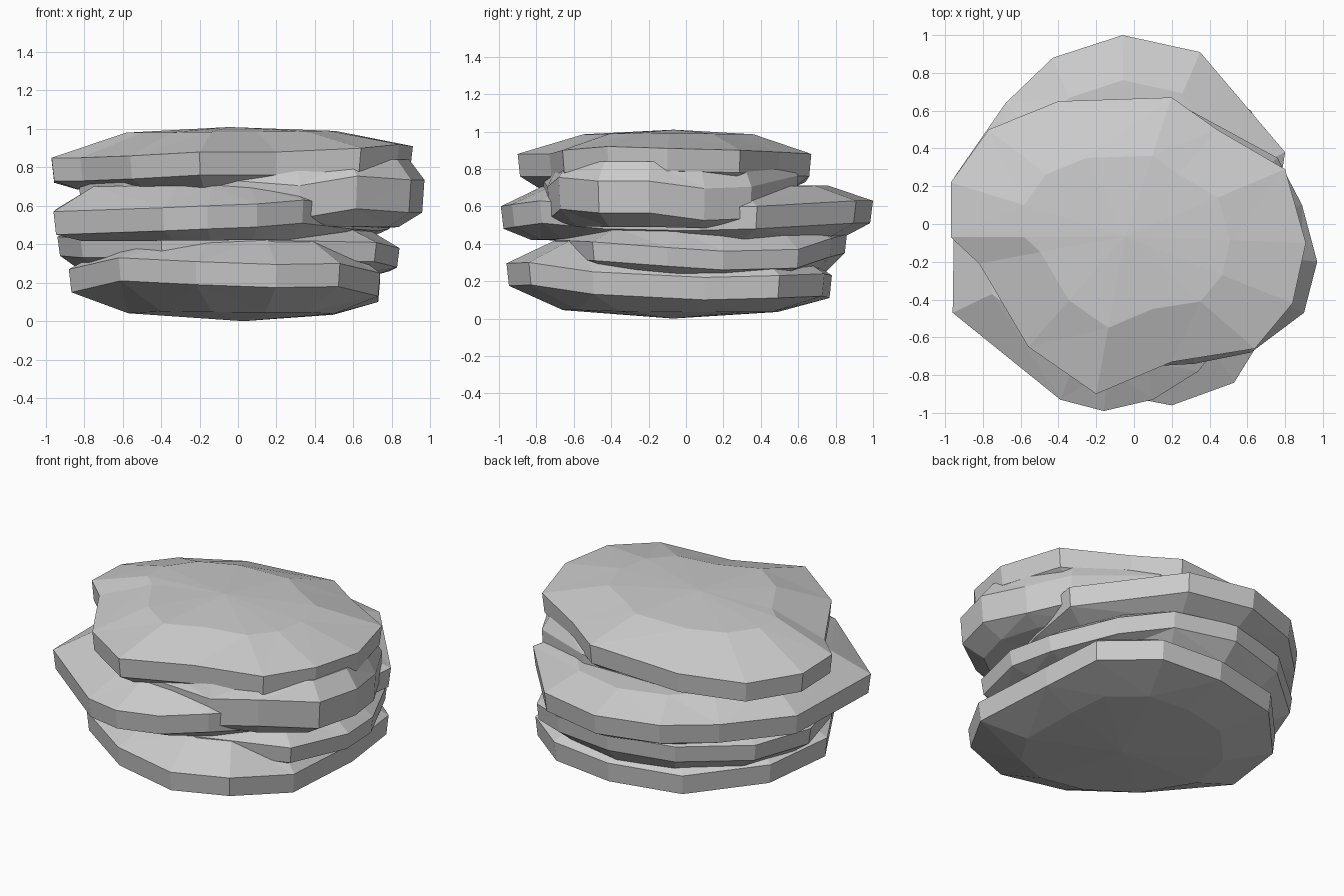
import bpy, bmesh


def slab(name, outline, half, bottom, top):
    """Irregular stone layer: outline of (x, y, rim height); bottom/top = (scale, ring z, centre z)."""
    n = len(outline)
    cx = sum(p[0] for p in outline) / n
    cy = sum(p[1] for p in outline) / n
    bm = bmesh.new()

    def ring(scale, z=None, dz=0.0):
        return [bm.verts.new((cx + (x - cx) * scale, cy + (y - cy) * scale,
                              (h if z is None else z + (h - outline[0][2]) * 0.15) + dz))
                for x, y, h in outline]

    rings = [ring(bottom[0], bottom[1]), ring(0.985, dz=-half),
             ring(1.0, dz=half), ring(top[0], top[1])]
    for a, b in zip(rings, rings[1:]):
        for i in range(n):
            j = (i + 1) % n
            bm.faces.new((a[i], a[j], b[j], b[i]))
    for r, z in ((rings[0], bottom[2]), (rings[-1], top[2])):
        c = bm.verts.new((cx, cy, z))
        for i in range(n):
            bm.faces.new((r[i], r[(i + 1) % n], c))
    bmesh.ops.triangulate(bm, faces=[f for f in bm.faces if len(f.verts) == 4])
    bmesh.ops.recalc_face_normals(bm, faces=bm.faces[:])
    mesh = bpy.data.meshes.new(name)
    bm.to_mesh(mesh)
    bm.free()
    ob = bpy.data.objects.new(name, mesh)
    bpy.context.collection.objects.link(ob)
    return ob


# Wide base stone
base = slab("layered_rock", [
    (0.2, -0.96, 0.235), (0.53, -0.84, 0.24), (0.74, -0.5, 0.19), (0.74, 0.1, 0.16),
    (0.70, 0.5, 0.17), (0.4, 0.74, 0.18), (0.0, 0.78, 0.17), (-0.45, 0.68, 0.17),
    (-0.8, 0.3, 0.19), (-0.88, -0.15, 0.21), (-0.62, -0.62, 0.27), (-0.22, -0.88, 0.25)],
    0.06, (0.66, 0.045, 0.0), (0.68, 0.43, 0.45))

# Thin ledge above the base
ledge = slab("lower_ledge", [
    (0.84, -0.1, 0.33), (0.8, 0.2, 0.31), (0.62, 0.6, 0.32), (0.35, 0.78, 0.38),
    (-0.05, 0.86, 0.40), (-0.45, 0.75, 0.39), (-0.8, 0.45, 0.38), (-0.94, 0.1, 0.39),
    (-0.82, -0.3, 0.38), (-0.4, -0.66, 0.38), (0.2, -0.7, 0.37), (0.72, -0.5, 0.36)],
    0.05, (0.85, 0.24, 0.22), (0.8, 0.48, 0.49))

# Middle stone jutting out to the back, left and front
middle = slab("middle_layer", [
    (-0.06, 1.0, 0.57), (0.35, 0.91, 0.57), (0.8, 0.38, 0.54), (0.74, 0.0, 0.53),
    (0.6, -0.45, 0.54), (0.34, -0.78, 0.57), (0.1, -0.93, 0.55), (-0.16, -0.99, 0.54),
    (-0.39, -0.93, 0.53), (-0.96, -0.47, 0.51), (-0.95, 0.25, 0.52), (-0.68, 0.64, 0.54),
    (-0.43, 0.88, 0.56)],
    0.06, (0.83, 0.425, 0.42), (0.77, 0.71, 0.72))

# Bulge on the right under the cap
bulge = slab("right_bulge", [
    (0.97, -0.2, 0.65), (0.9, -0.47, 0.65), (0.62, -0.68, 0.67), (0.32, -0.74, 0.62),
    (-0.2, -0.77, 0.66), (-0.6, -0.5, 0.66), (-0.83, -0.1, 0.66), (-0.7, 0.4, 0.66),
    (-0.3, 0.6, 0.68), (0.3, 0.6, 0.68), (0.76, 0.35, 0.62), (0.89, 0.1, 0.61)],
    0.085, (0.83, 0.49, 0.49), (0.9, 0.84, 0.85))

# Broad cap stone
cap = slab("cap_layer", [
    (0.2, 0.67, 0.82), (-0.4, 0.65, 0.79), (-0.77, 0.5, 0.77), (-0.97, 0.22, 0.78),
    (-0.97, -0.07, 0.79), (-0.82, -0.21, 0.79), (-0.56, -0.65, 0.80), (-0.2, -0.9, 0.82),
    (0.2, -0.73, 0.82), (0.64, -0.66, 0.84), (0.84, -0.42, 0.86), (0.91, -0.1, 0.85),
    (0.8, 0.29, 0.84), (0.44, 0.5, 0.83)],
    0.06, (0.85, 0.69, 0.69), (0.58, 0.985, 1.01))

# Fuse the layers into one stone
layers = [ledge, middle, bulge, cap]
for part in layers:
    mod = base.modifiers.new(part.name, 'BOOLEAN')
    mod.operation = 'UNION'
    mod.solver = 'EXACT'
    mod.object = part
bpy.context.view_layer.update()
fused = bpy.data.meshes.new_from_object(
    base.evaluated_get(bpy.context.evaluated_depsgraph_get()))
base.modifiers.clear()
base.data = fused
for part in layers:
    bpy.data.objects.remove(part)
